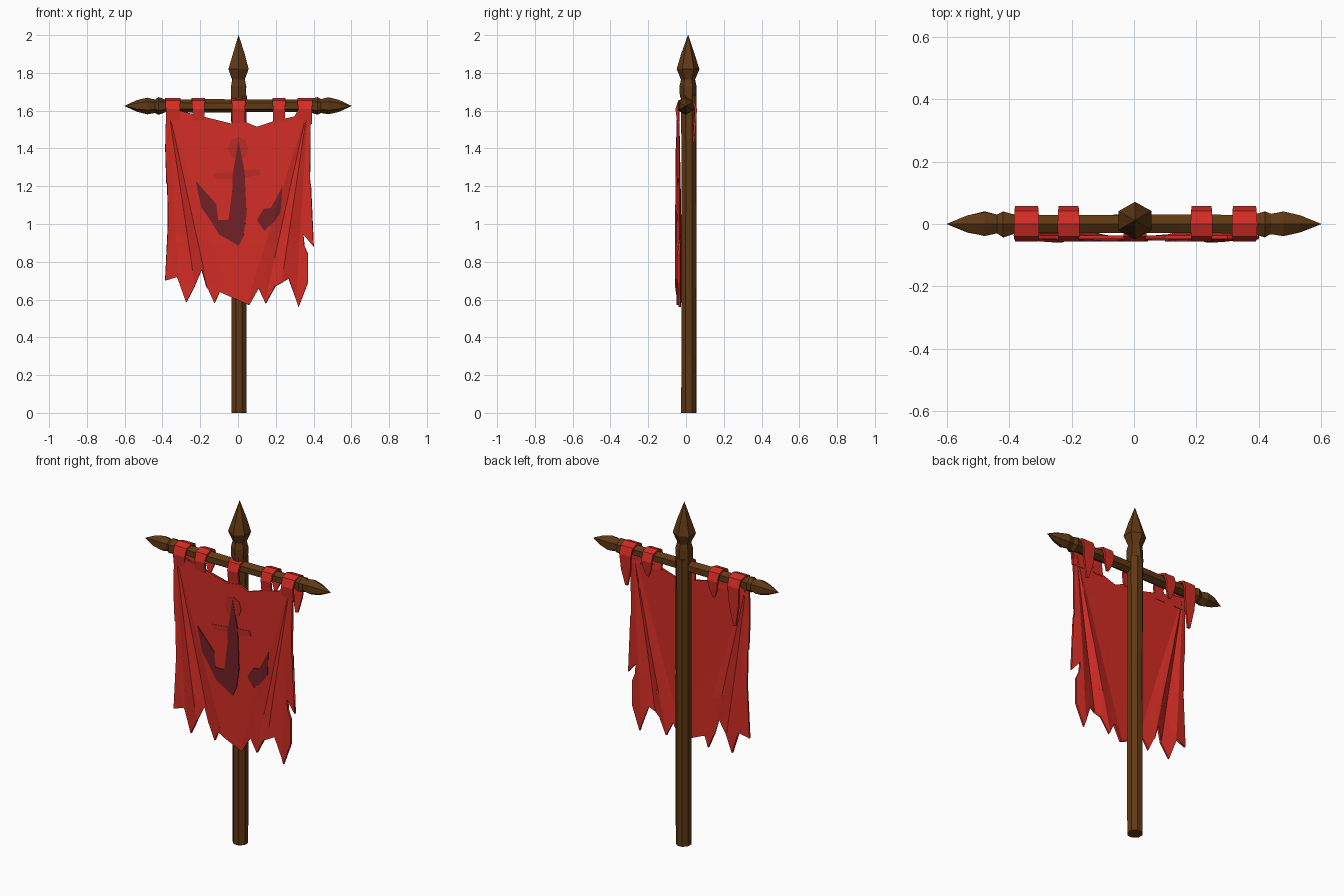
import bpy, bmesh, math, random
from mathutils import Vector

if "Cube" in bpy.data.objects:
    bpy.data.objects.remove(bpy.data.objects["Cube"])
random.seed(4)

def mat(name, col):
    m = bpy.data.materials.new(name)
    m.diffuse_color = (*col, 1)
    m.use_nodes = True
    m.node_tree.nodes["Principled BSDF"].inputs["Base Color"].default_value = m.diffuse_color
    return m

WOOD = mat("brown wood", (0.115, 0.040, 0.007))
RED = mat("red cloth", (0.65, 0.026, 0.018))
DARK = mat("dark maroon emblem", (0.17, 0.015, 0.020))
FADED = mat("faded red emblem", (0.50, 0.024, 0.018))

def finish(name, bm, material, thick=0):
    me = bpy.data.meshes.new(name)
    bm.to_mesh(me)
    bm.free()
    ob = bpy.data.objects.new(name, me)
    bpy.context.collection.objects.link(ob)
    me.materials.append(material)
    if thick:
        s = ob.modifiers.new("thickness", 'SOLIDIFY')
        s.thickness, s.offset = thick, -1
    return ob

def lathe(name, rings, sides, centre, axis, jitter=0.0):
    """Rough-hewn stick: rings of (position along axis, radius)."""
    bm = bmesh.new()
    loops = []
    for t, r in rings:
        loop = []
        for i in range(sides):
            a = 2 * math.pi * (i + 0.5) / sides
            q = r + random.uniform(-jitter, jitter) * (r > 0.01)
            u, v = q * math.cos(a), q * math.sin(a)
            p = Vector((u, v, t)) if axis == 'z' else Vector((t, u, v))
            loop.append(bm.verts.new(p + Vector(centre)))
        loops.append(loop)
    for a, b in zip(loops, loops[1:]):
        for i in range(sides):
            j = (i + 1) % sides
            bm.faces.new((a[i], a[j], b[j], b[i]))
    bm.faces.new(loops[0])
    bm.faces.new(loops[-1])
    bmesh.ops.recalc_face_normals(bm, faces=bm.faces)
    return finish(name, bm, WOOD)

# Pole, spear tip and crossbar
lathe("pole", [(0, .043), (.5, .043), (1.0, .042), (1.4, .043), (1.68, .044)], 8,
      (.005, .015, 0), 'z', .001)
lathe("spear_tip", [(1.67, .045), (1.73, .046), (1.765, .038), (1.82, .061), (1.90, .036), (2.0, .0008)],
      6, (.003, .011, 0), 'z', .002)
half = [(.15, .034), (.38, .034), (.42, .048), (.44, .036), (.48, .045), (.535, .030), (.60, .001)]
lathe("crossbar", [(-x, r) for x, r in reversed(half)] + half, 6, (0, 0, 1.625), 'x', .002)

# Fold shape: creases fan out from the two upper corners
CORNER, TOP = .37, 1.62
CREASES = [(.06, .3), (.15, -1), (.22, .9), (.31, -.8), (.42, .2)]

def fold(x, z):
    d = max(TOP - z, .02)
    u = CORNER + (abs(x) - CORNER) / d
    if u <= CREASES[0][0]:
        v = CREASES[0][1]
    else:
        v = CREASES[-1][1]
        for (a, va), (b, vb) in zip(CREASES, CREASES[1:]):
            if a < u <= b:
                v = va + (vb - va) * (u - a) / (b - a)
    return -.048 - .012 * v * min(1, d * 1.6)

def sheet(name, outline, material, thick, lift=0.0):
    """Flat outline cut along the creases, then pushed into folds."""
    bm = bmesh.new()
    bm.faces.new([bm.verts.new((x, 0, z)) for x, z in outline])
    bmesh.ops.triangulate(bm, faces=bm.faces[:])

    def cut(co, no):
        bmesh.ops.bisect_plane(bm, geom=bm.verts[:] + bm.edges[:] + bm.faces[:],
                               plane_co=co, plane_no=no, dist=1e-5)
    for s in (-1, 1):
        for u, _ in CREASES[:-1]:
            dx = s * (u - CORNER)
            cut((s * CORNER, 0, TOP), (1, 0, dx))
    for z in (1.4, 1.15, .9):
        cut((0, 0, z), (0, 0, 1))
    cut((0, 0, 0), (1, 0, 0))
    bmesh.ops.triangulate(bm, faces=bm.faces[:])
    bm.normal_update()
    flip = [f for f in bm.faces if f.normal.y > 0]
    if flip:
        bmesh.ops.reverse_faces(bm, faces=flip)
    for v in bm.verts:
        v.co.y = fold(v.co.x, v.co.z) - lift
    return finish(name, bm, material, thick)

# Tattered banner cloth
sheet("banner_cloth", [
    (-.38, 1.61), (-.31, 1.60), (-.25, 1.565), (-.18, 1.54), (-.03, 1.53), (.04, 1.54), (.10, 1.515),
    (.19, 1.545), (.30, 1.57), (.32, 1.61), (.385, 1.61), (.38, 1.24), (.33, 1.225), (.385, 1.21),
    (.375, 1.03), (.40, .88), (.345, .945), (.335, .92), (.37, .84), (.37, .69), (.32, .56),
    (.27, .71), (.21, .83), (.195, .67), (.145, .58), (.11, .66), (.06, .57), (.02, .65), (-.01, .75),
    (-.05, .73), (-.08, .68), (-.125, .58), (-.165, .67), (-.19, .76), (-.23, .67), (-.275, .585),
    (-.33, .74), (-.385, .70), (-.37, 1.0), (-.368, 1.195), (-.30, 1.205), (-.378, 1.215), (-.385, 1.4)],
    RED, .012)

# Painted hook emblem, its broken second arm and faded remains
sheet("emblem_hook", [
    (.002, 1.44), (.035, 1.28), (.045, 1.05), (.03, .94), (.005, .885), (-.10, .945), (-.16, 1.04),
    (-.195, 1.09), (-.225, 1.23), (-.115, 1.105), (-.14, 1.075), (-.105, 1.02), (-.05, 1.02),
    (-.03, 1.08), (-.03, 1.25)], DARK, .009, .005)
sheet("emblem_arm", [(.10, 1.02), (.135, 1.08), (.175, 1.085), (.235, 1.20), (.225, 1.06), (.19, 1.01),
                     (.14, .965)], DARK, .009, .005)
sheet("emblem_ring", [(.002 + .055 * math.cos(k * math.pi / 4), 1.40 + .06 * math.sin(k * math.pi / 4))
                      for k in range(8)], FADED, .008, .003)
sheet("emblem_stock", [(-.13, 1.265), (.11, 1.29), (.12, 1.26), (0, 1.24), (-.12, 1.24)], FADED, .008, .003)

# Cloth tabs looped over the crossbar, with pointed tails behind
def tab(name, x, width, tail):
    path = [(-.046, 1.53, 1), (-.056, 1.61, 1), (-.040, 1.655, 1.08), (0, 1.668, 1.1)]
    if tail:
        path += [(.042, 1.655, 1.05), (.058, 1.61, 1), (.052, (1.61 + tail) / 2, .8), (.045, tail, .2)]
    bm = bmesh.new()
    rows = [[bm.verts.new((x + s * w * width / 2, y, z)) for s in (-1, 1)] for y, z, w in path]
    for a, b in zip(rows, rows[1:]):
        bm.faces.new((a[0], a[1], b[1], b[0]))
    finish(name, bm, RED, .012)

for i, (x, w, tail) in enumerate([(-.345, .074, 1.38), (-.21, .064, 1.51), (.003, .068, 0),
                                  (.217, .064, 1.52), (.355, .074, 1.43)]):
    tab(f"hanging_tab_{i + 1}", x, w, tail)
